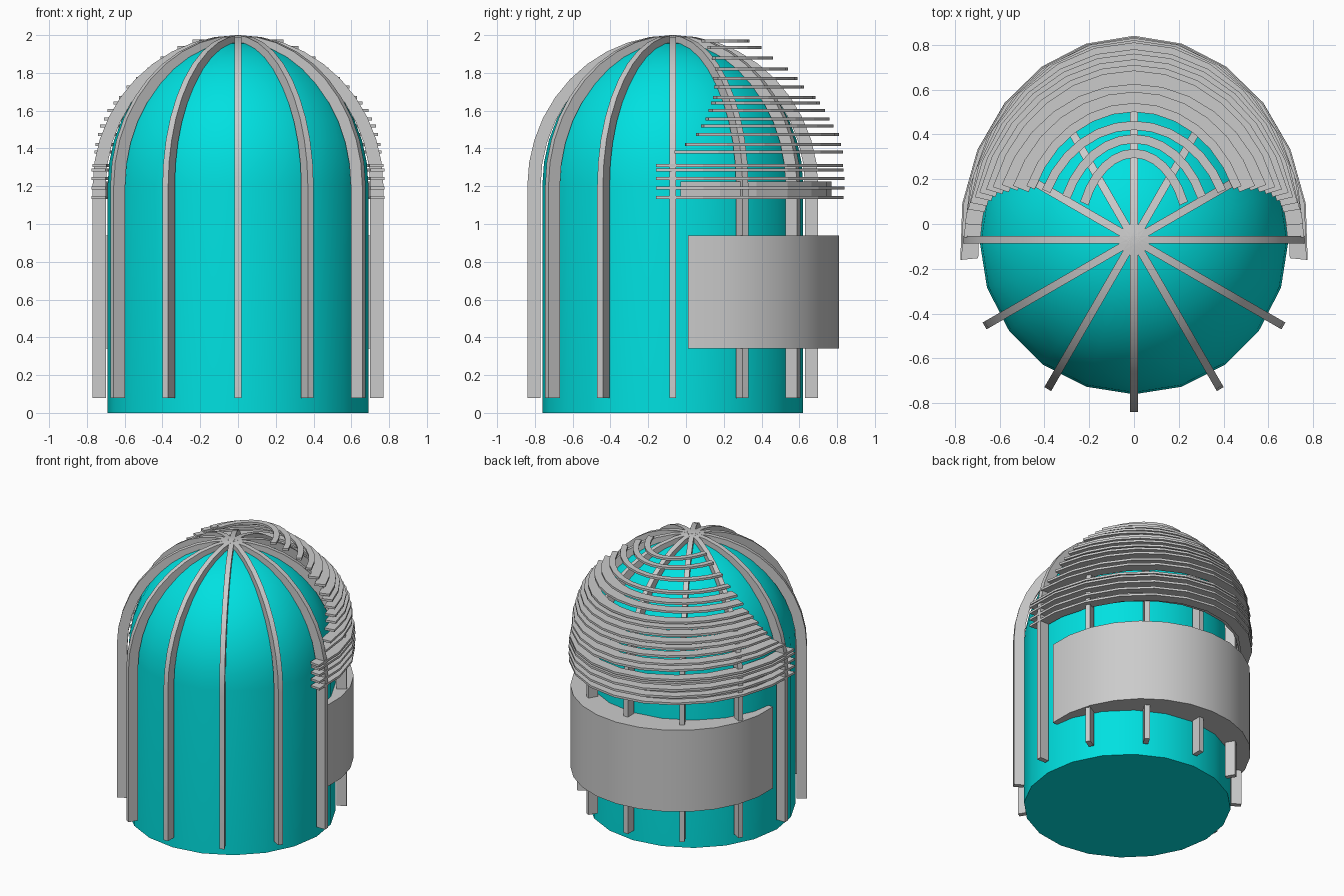
import bpy, bmesh
from math import sin, cos, pi, asin, sqrt, radians

if "Cube" in bpy.data.objects:
    bpy.data.objects.remove(bpy.data.objects["Cube"])

CY = -0.07  # y of the body axis


def finish(name, bm, smooth=None):
    bmesh.ops.recalc_face_normals(bm, faces=bm.faces)
    me = bpy.data.meshes.new(name)
    bm.to_mesh(me)
    bm.free()
    ob = bpy.data.objects.new(name, me)
    bpy.context.collection.objects.link(ob)
    if smooth:
        bpy.ops.object.select_all(action='DESELECT')
        ob.select_set(True)
        bpy.context.view_layer.objects.active = ob
        bpy.ops.object.shade_smooth_by_angle(angle=radians(smooth))
    return ob


def curved_plate(bm, outer, inner, z0, z1):
    """Solid between two plan curves of equal length."""
    rows = []
    for o, i in zip(outer, inner):
        rows.append([bm.verts.new((*p, z)) for p, z in
                     ((o, z0), (o, z1), (i, z1), (i, z0))])
    for a, b in zip(rows, rows[1:]):
        for k in range(4):
            m = (k + 1) % 4
            bm.faces.new((a[k], a[m], b[m], b[k]))
    bm.faces.new(rows[0])
    bm.faces.new(rows[-1][::-1])


def arc(rx, ry, cy, a0, n):
    """Plan arc symmetric about the back (+y) direction."""
    return [(rx * cos(a0 + (pi - 2 * a0) * i / n),
             cy + ry * sin(a0 + (pi - 2 * a0) * i / n)) for i in range(n + 1)]


# Domed body: lathe of a cylinder with a rounded top
SIDES = 20
profile = [(0.69, 0.0)] + [(0.69 * cos(pi / 2 * i / 10), 1.21 + 0.755 * sin(pi / 2 * i / 10))
                           for i in range(10)]
bm = bmesh.new()
rings = [[bm.verts.new((r * sin(2 * pi * k / SIDES), CY - r * cos(2 * pi * k / SIDES), z))
          for k in range(SIDES)] for r, z in profile]
for a, b in zip(rings, rings[1:]):
    for k in range(SIDES):
        m = (k + 1) % SIDES
        bm.faces.new((a[k], a[m], b[m], b[k]))
top = bm.verts.new((0, CY, 1.965))
for k in range(SIDES):
    bm.faces.new((rings[-1][k], rings[-1][(k + 1) % SIDES], top))
bm.faces.new(rings[0][::-1])
body = finish("domed_body", bm, 40)
mat = bpy.data.materials.new("cyan")
mat.diffuse_color = (0.0, 0.75, 0.75, 1)
mat.use_nodes = True
mat.node_tree.nodes["Principled BSDF"].inputs["Base Color"].default_value = mat.diffuse_color
body.data.materials.append(mat)

# Twelve ribs running up the wall and over the dome
bm = bmesh.new()
N = 10
path = [((0.77, 0.08), (0.70, 0.08))]
for i in range(N + 1):
    t = pi / 2 * i / N
    path.append(((0.77 * cos(t), 1.2 + 0.8 * sin(t)), (0.70 * cos(t), 1.2 + 0.75 * sin(t))))
W = 0.0175
for k in range(12):
    c, s = cos(k * pi / 6), sin(k * pi / 6)

    def vert(p, w):
        return bm.verts.new((p[0] * c - w * s, CY + p[0] * s + w * c, p[1]))
    rows = [[vert(o, -W), vert(o, W), vert(i, W), vert(i, -W)] for o, i in path]
    for a, b in zip(rows, rows[1:]):
        for j in range(4):
            m = (j + 1) % 4
            bm.faces.new((a[j], a[m], b[m], b[j]))
    bm.faces.new(rows[0])
    bm.faces.new(rows[-1][::-1])
finish("ribs", bm, 25)

# Louvre slats around the back: z, back y, end x, end y
slats = [(1.14, .835, .775, -.16), (1.19, .84, .775, -.16), (1.24, .84, .775, -.16),
         (1.285, .835, .775, -.16), (1.31, .83, .77, -.16), (1.38, .83, .76, -.06),
         (1.42, .82, .755, 0), (1.475, .81, .74, .065), (1.52, .78, .73, .095),
         (1.555, .76, .71, .12), (1.60, .735, .69, .14), (1.64, .71, .66, .155),
         (1.67, .685, .63, .165), (1.725, .625, .59, .175), (1.77, .59, .54, .17),
         (1.82, .54, .48, .17), (1.88, .46, .41, .155), (1.935, .40, .32, .13),
         (1.97, .335, .24, .10)]
bm = bmesh.new()
for z, yb, xe, ye in slats:
    ry = yb - CY
    a0 = asin((ye - CY) / ry)
    rx = xe / cos(a0)
    w = 0.04 if z > 1.8 else 0.075
    curved_plate(bm, arc(rx, ry, CY, a0, 12), arc(rx - w, ry - w, CY, a0, 12),
                 z - 0.008, z + 0.008)
finish("louvre_slats", bm)

# Short collar inside the lowest slats
bm = bmesh.new()
curved_plate(bm, arc(0.73, 0.84, CY, 0.05, 12), arc(0.70, 0.80, CY, 0.05, 12), 1.14, 1.225)
finish("louvre_collar", bm)

# Wide curved panel on the back, its inner side against the body
bm = bmesh.new()
a0 = -asin(0.08 / 0.72)
outer = arc(0.72, 0.72, 0.09, a0, 14)
curved_plate(bm, outer, arc(0.665, 0.665, CY, 0.12, 14), 0.34, 0.94)
finish("back_panel", bm, 30)
